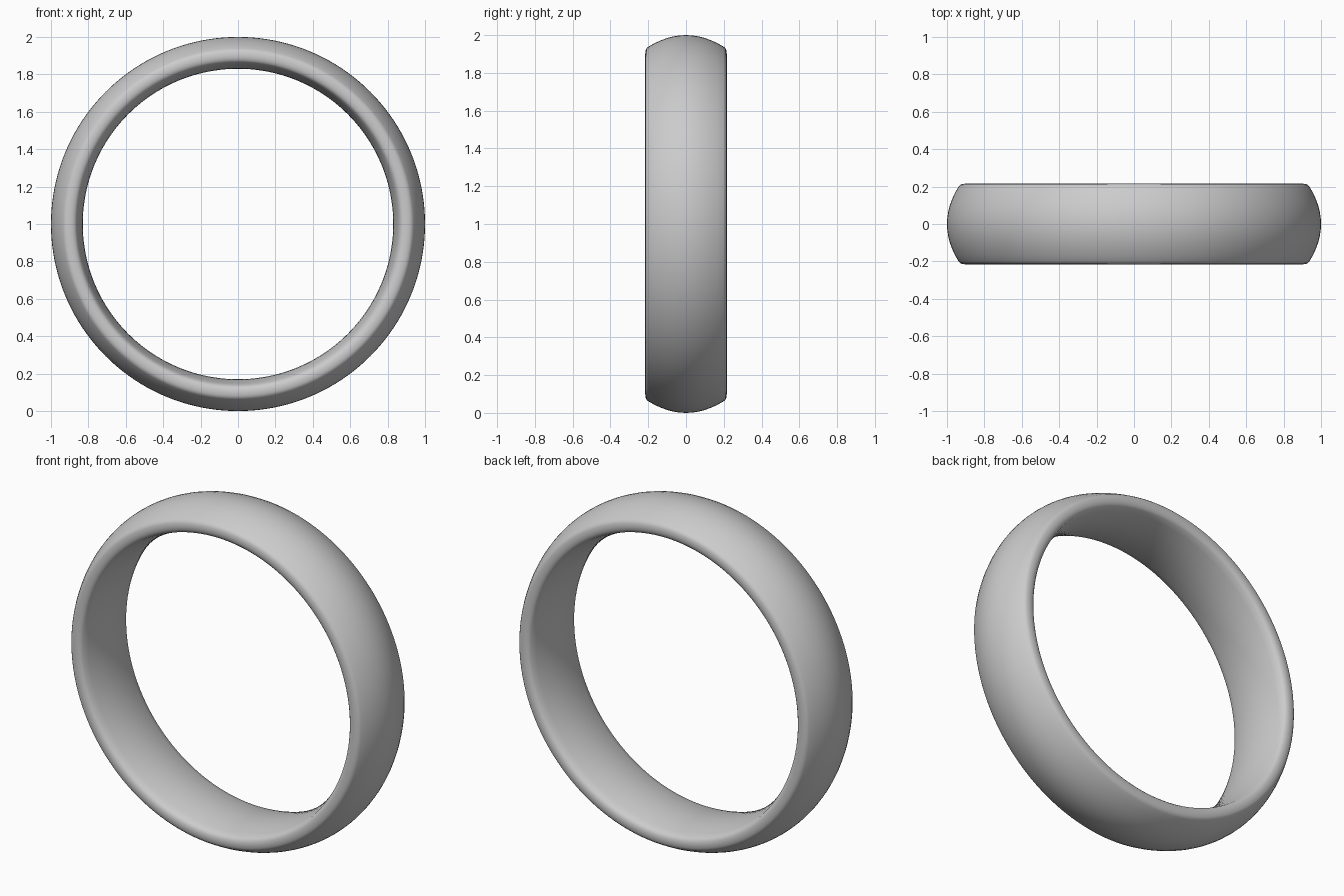
import bpy, bmesh, math

if "Cube" in bpy.data.objects:
    bpy.data.objects.remove(bpy.data.objects["Cube"])

SEGMENTS = 160
OUTER, INNER = 1.0, 0.83
STEPS = 12

# Half-round cross-section as (radius, y): domed outside, comfort-fit inside
profile = []
for i in range(STEPS + 1):
    y = -0.2 + 0.4 * i / STEPS
    profile.append((OUTER - 1.55 * y * y, y))
rim = [(0.93, 0.209), (0.918, 0.214), (0.90, 0.216), (0.885, 0.214), (0.873, 0.209)]
profile += rim
for i in range(STEPS + 1):
    y = 0.2 - 0.4 * i / STEPS
    profile.append((INNER + 0.85 * y * y, y))
profile += [(r, -y) for r, y in reversed(rim)]

# Revolve the section around the y axis
bm = bmesh.new()
loops = []
for s in range(SEGMENTS):
    a = 2 * math.pi * s / SEGMENTS
    loops.append([bm.verts.new((r * math.cos(a), y, 1 + r * math.sin(a))) for r, y in profile])
n = len(profile)
for s in range(SEGMENTS):
    a, b = loops[s], loops[(s + 1) % SEGMENTS]
    for i in range(n):
        j = (i + 1) % n
        bm.faces.new((a[i], a[j], b[j], b[i])).smooth = True
bmesh.ops.recalc_face_normals(bm, faces=bm.faces[:])

mesh = bpy.data.meshes.new("ring_band")
bm.to_mesh(mesh)
bm.free()
ring = bpy.data.objects.new("ring_band", mesh)
bpy.context.collection.objects.link(ring)
